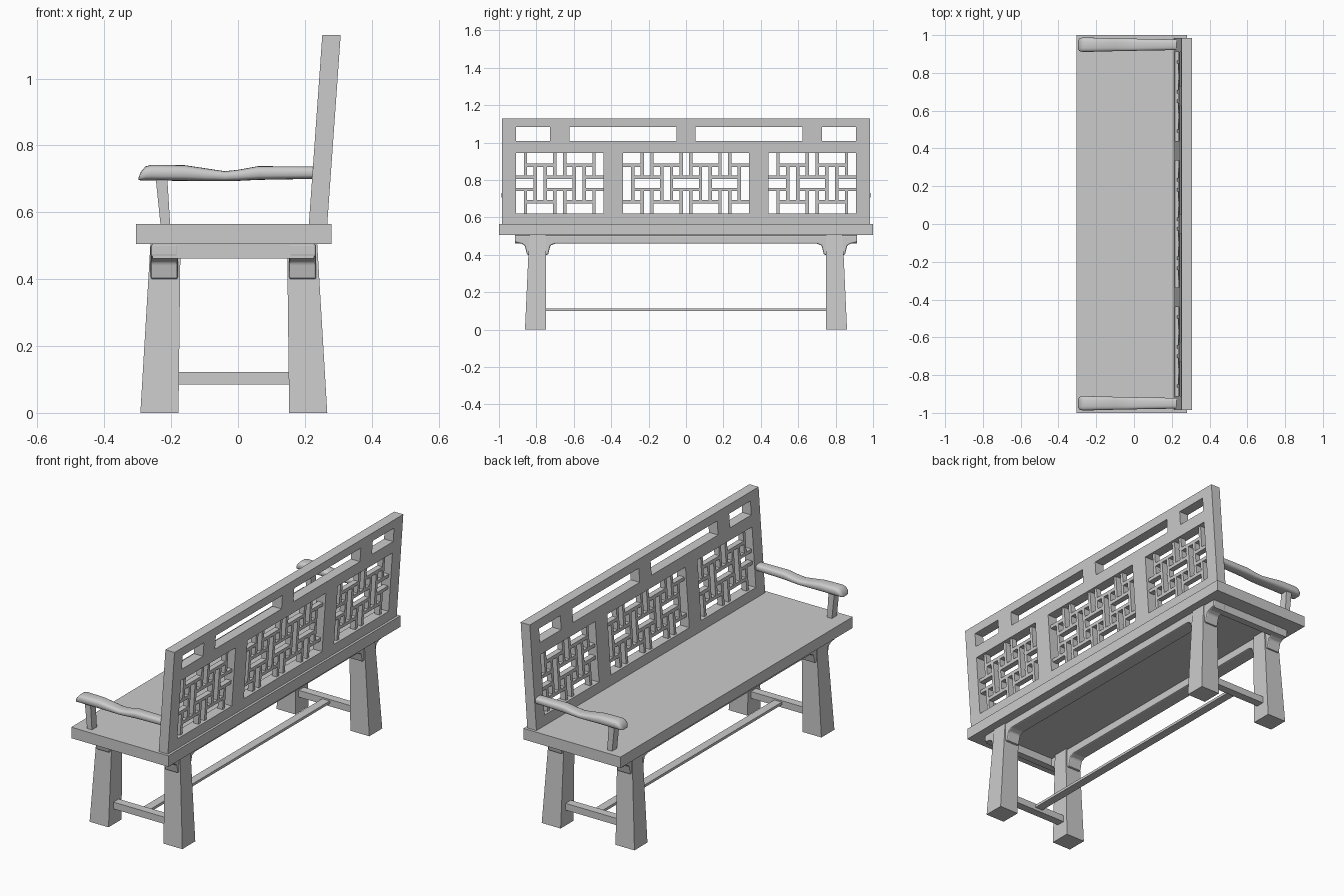
import bpy, bmesh, math
from mathutils import Vector

cube = bpy.data.objects.get("Cube")
if cube:
    bpy.data.objects.remove(cube)

grey = bpy.data.materials.new("plain_grey")
grey.use_nodes = True
COLOUR = (0.6, 0.6, 0.6, 1)
grey.diffuse_color = COLOUR
grey.node_tree.nodes["Principled BSDF"].inputs["Base Color"].default_value = COLOUR


def finish(name, bm):
    bmesh.ops.recalc_face_normals(bm, faces=bm.faces)
    mesh = bpy.data.meshes.new(name)
    bm.to_mesh(mesh)
    bm.free()
    mesh.materials.append(grey)
    ob = bpy.data.objects.new(name, mesh)
    bpy.context.collection.objects.link(ob)
    return ob


def loft(bm, rings):
    """Skin a list of point rings and cap both ends."""
    loops = [[bm.verts.new(p) for p in ring] for ring in rings]
    n = len(loops[0])
    for a, b in zip(loops, loops[1:]):
        for i in range(n):
            bm.faces.new((a[i], a[(i + 1) % n], b[(i + 1) % n], b[i]))
    bm.faces.new(loops[0])
    bm.faces.new(loops[-1])


def rect(x0, x1, y0, y1, z):
    return [(x0, y0, z), (x1, y0, z), (x1, y1, z), (x0, y1, z)]


def add_box(bm, x0, x1, y0, y1, z0, z1):
    loft(bm, [rect(x0, x1, y0, y1, z0), rect(x0, x1, y0, y1, z1)])


def box(name, *bounds):
    bm = bmesh.new()
    add_box(bm, *bounds)
    return finish(name, bm)


def lean(ob):
    """Tilt the upright back away from the seat."""
    for v in ob.data.vertices:
        v.co.x += (v.co.z - SEAT_TOP) * 0.071


SEAT_TOP = 0.565
BACK_X = 0.212
box("seat", -0.305, 0.28, -1, 1, 0.505, SEAT_TOP)

# Back frame with cut openings
panels = [(-0.91, -0.44, 9), (-0.337, 0.337, 13), (0.44, 0.91, 9)]
slots = [(-0.91, -0.727), (-0.624, -0.051), (0.051, 0.624), (0.727, 0.91)]
frame = box("back_frame", BACK_X, BACK_X + 0.055, -0.985, 0.985, SEAT_TOP, 1.13)
bm = bmesh.new()
for y0, y1, n in panels:
    add_box(bm, 0, 0.5, y0, y1, 0.62, 0.944)
for y0, y1 in slots:
    add_box(bm, 0, 0.5, y0, y1, 1.008, 1.083)
cutter = finish("opening_cutter", bm)
cutter.hide_render = True
mod = frame.modifiers.new("openings", 'BOOLEAN')
mod.operation, mod.solver, mod.object = 'DIFFERENCE', 'EXACT', cutter
bpy.context.view_layer.update()
cut = bpy.data.meshes.new_from_object(frame.evaluated_get(bpy.context.evaluated_depsgraph_get()))
frame.modifiers.clear()
frame.data = cut
bpy.data.objects.remove(cutter)
lean(frame)

# Woven lattice: upright pairs alternate between the middle and the edges
for name, (y0, y1, n) in zip(("right", "middle", "left"), panels):
    bm = bmesh.new()
    step, rise, half = (y1 - y0) / n, 0.324 / 5, 0.009

    def upright(col, r0, r1):
        if 0 < col < n:
            y = y0 + col * step
            add_box(bm, BACK_X + 0.012, BACK_X + 0.042, y - half, y + half,
                    0.62 + r0 * rise, 0.62 + r1 * rise)

    def crossbar(row, c0, c1):
        z = 0.62 + row * rise
        add_box(bm, BACK_X + 0.012, BACK_X + 0.042, y0 + max(c0, 0) * step,
                y0 + min(c1, n) * step, z - half, z + half)

    for pair in range(0, n, 2):
        tall = (pair // 2 + (n == 13)) % 2 == 1
        for col in (pair, pair + 1):
            if tall:
                upright(col, 1, 4)
            else:
                upright(col, 0, 2)
                upright(col, 3, 5)
        for row in ((1, 4) if tall else (2, 3)):
            crossbar(row, pair - 1, pair + 2)
    lean(finish(name + "_lattice", bm))

# Splayed legs
for side, s in (("left", 1), ("right", -1)):
    for name, foot, top in (("front", (-0.292, -0.178), (-0.262, -0.172)),
                            ("rear", (0.153, 0.267), (0.147, 0.237))):
        bm = bmesh.new()
        ys = [sorted((s * a, s * 0.749)) for a in (0.861, 0.838)]
        loft(bm, [rect(*foot, *ys[0], 0.004), rect(*top, *ys[1], 0.505)])
        ob = finish(f"{name}_{side}_leg", bm)
        ob.location.z = -0.004 + 0.004
        for v in ob.data.vertices:
            if v.co.z < 0.1:
                v.co.z = 0

# Long aprons with shaped lugs hugging the legs
half_profile = [(0.70, 0.46), (0.725, 0.45), (0.738, 0.40), (0.85, 0.40),
                (0.862, 0.45), (0.88, 0.46), (0.915, 0.468), (0.915, 0.505)]
profile = half_profile + [(-y, z) for y, z in reversed(half_profile)]
for name, x0, x1 in (("front_apron", -0.261, -0.18), ("rear_apron", 0.153, 0.234)):
    bm = bmesh.new()
    loft(bm, [[(x, y, z) for y, z in profile] for x in (x0, x1)])
    ob = finish(name, bm)
    bev = ob.modifiers.new("soft_edges", 'BEVEL')
    bev.width, bev.segments = 0.006, 2

for side, s in (("left", 1), ("right", -1)):
    # End rails and stretchers
    box(side + "_end_rail", -0.255, 0.228, *sorted((s * 0.875, s * 0.914)), 0.462, 0.505)
    box(side + "_stretcher", -0.18, 0.155, *sorted((s * 0.775, s * 0.82)), 0.085, 0.122)

    # Tapered arm post
    bm = bmesh.new()
    ys = sorted((s * 0.925, s * 0.968))
    loft(bm, [rect(-0.232, -0.203, *ys, SEAT_TOP), rect(-0.247, -0.212, *ys, 0.71)])
    finish(side + "_arm_post", bm)

    # Rounded armrest: x, bottom, top, half width
    stations = [(-0.297, 0.697, 0.705, 0.022), (-0.29, 0.695, 0.722, 0.033),
                (-0.277, 0.695, 0.737, 0.037), (-0.26, 0.695, 0.742, 0.038),
                (-0.16, 0.694, 0.741, 0.036), (-0.10, 0.693, 0.732, 0.034),
                (-0.04, 0.693, 0.723, 0.033), (0.0, 0.694, 0.727, 0.032),
                (0.06, 0.697, 0.738, 0.031), (0.23, 0.70, 0.737, 0.028)]
    rings = []
    for x, lo, hi, w in stations:
        ring = []
        for i in range(20):
            a = math.tau * i / 20
            c, d = math.cos(a), math.sin(a)
            y = s * 0.949 + w * math.copysign(abs(c) ** 0.7, c)
            z = (lo + hi) / 2 + (hi - lo) / 2 * math.copysign(abs(d) ** 0.7, d)
            ring.append((x, y, z))
        rings.append(ring)
    bm = bmesh.new()
    loft(bm, rings)
    arm = finish(side + "_armrest", bm)
    bpy.ops.object.select_all(action='DESELECT')
    arm.select_set(True)
    bpy.context.view_layer.objects.active = arm
    bpy.ops.object.shade_smooth_by_angle(angle=math.radians(50))

box("long_stretcher", -0.035, 0.011, -0.78, 0.78, 0.1, 0.114)
